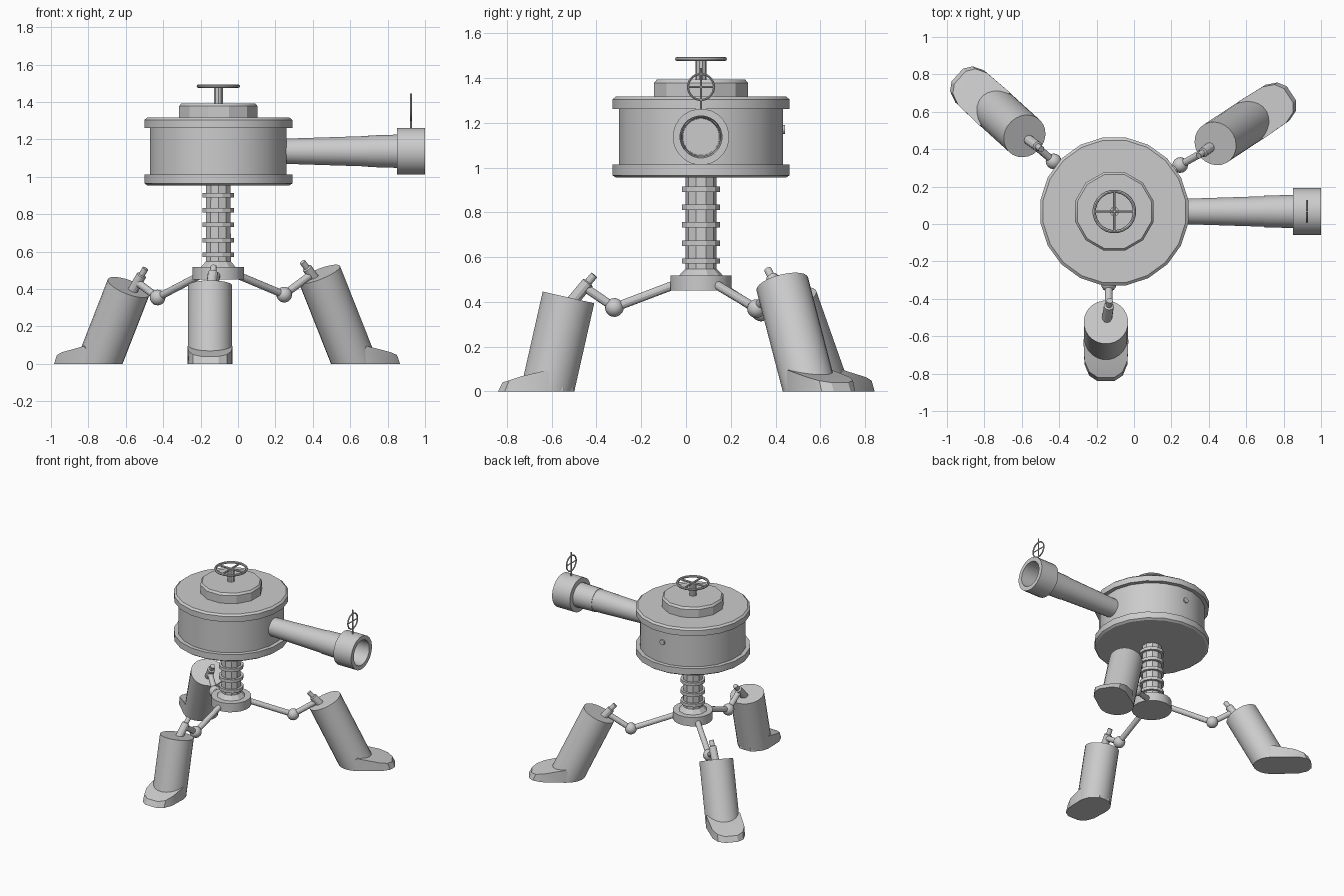
import bpy, bmesh, math
from mathutils import Vector

if "Cube" in bpy.data.objects:
    bpy.data.objects.remove(bpy.data.objects["Cube"])

CX, CY = -0.105, 0.067          # turret axis
UP = Vector((0, 0, 1))


def finish(name, bm):
    bmesh.ops.recalc_face_normals(bm, faces=bm.faces[:])
    me = bpy.data.meshes.new(name)
    bm.to_mesh(me)
    bm.free()
    ob = bpy.data.objects.new(name, me)
    bpy.context.collection.objects.link(ob)
    bpy.ops.object.select_all(action='DESELECT')
    ob.select_set(True)
    bpy.context.view_layer.objects.active = ob
    bpy.ops.object.shade_smooth_by_angle(angle=math.radians(26))
    return ob


def lathe(name, profile, origin, axis=UP, sides=24, closed=False, floor=False):
    """Revolve (radius, height) points about an axis; cap open ends."""
    origin = Vector(origin)
    rot = UP.rotation_difference(Vector(axis).normalized())
    bm = bmesh.new()
    rings = []
    for r, h in profile:
        ring = []
        for i in range(sides):
            a = 2 * math.pi * (i + 0.5) / sides
            ring.append(bm.verts.new(origin + rot @ Vector((r * math.cos(a), r * math.sin(a), h))))
        rings.append(ring)
    pairs = list(zip(rings, rings[1:])) + ([(rings[-1], rings[0])] if closed else [])
    for a, b in pairs:
        for i in range(sides):
            j = (i + 1) % sides
            bm.faces.new((a[i], a[j], b[j], b[i]))
    if not closed:
        bm.faces.new(rings[0])
        bm.faces.new(rings[-1])
    if floor:                    # trim flush with the ground
        cut = bmesh.ops.bisect_plane(bm, geom=bm.verts[:] + bm.edges[:] + bm.faces[:],
                                     plane_co=(0, 0, 0), plane_no=UP, clear_outer=False, clear_inner=True)
        bmesh.ops.holes_fill(bm, edges=[e for e in cut['geom_cut'] if isinstance(e, bmesh.types.BMEdge)])
    return finish(name, bm)


def rod(name, a, b, r, sides=12):
    a, b = Vector(a), Vector(b)
    return lathe(name, [(r, 0), (r, (b - a).length)], a, b - a, sides)


def hoop(name, centre, axis, r, t, sides=24):
    return lathe(name, [(r + t * math.cos(k * math.pi / 4), t * math.sin(k * math.pi / 4)) for k in range(8)],
                 centre, axis, sides, closed=True)


# Turret drum with rims at top and bottom
lathe("turret_drum", [(.385, .955), (.40, .965), (.40, 1.013), (.37, 1.013), (.37, 1.262),
                      (.40, 1.262), (.40, 1.305), (.385, 1.317)], (CX, CY, 0), sides=20)
lathe("turret_cap", [(.217, 1.31), (.217, 1.378), (.205, 1.393)], (CX, CY, 0), sides=12)
rod("rear_button", (CX, CY + .35, 1.17), (CX, CY + .375, 1.17), .02)

# Hatch wheel
rod("wheel_post", (CX, CY, 1.38), (CX, CY, 1.485), .025, 10)
hoop("wheel_rim", (CX, CY, 1.485), UP, .108, .009)
rod("wheel_spoke_x", (CX - .108, CY, 1.485), (CX + .108, CY, 1.485), .007, 8)
rod("wheel_spoke_y", (CX, CY - .108, 1.485), (CX, CY + .108, 1.485), .007, 8)

# Barrel with hollow muzzle
lathe("barrel", [(.066, .30), (.087, .955), (.126, .955), (.126, 1.105), (.094, 1.105),
                 (.085, .80), (.01, .80)], (CX, CY, 1.137), (1, 0, 0))

# Ring sight on the muzzle
SX, SZ = .925, 1.36
hoop("sight_ring", (SX, CY, SZ), (1, 0, 0), .058, .005)
rod("sight_post", (SX, CY, 1.25), (SX, CY, 1.445), .005, 8)
rod("sight_bar", (SX, CY - .058, SZ), (SX, CY + .058, SZ), .004, 8)

# Ribbed neck and hub
lathe("neck", [(.105, .51), (.07, .548), (.069, .97)], (CX, CY, 0), sides=10)
for i, z in enumerate((.583, .662, .745, .822, .903)):
    lathe(f"neck_band_{i+1}", [(.087, z - .012), (.087, z + .012)], (CX, CY, 0), sides=12)
lathe("hub", [(.139, .45), (.139, .517)], (CX, CY, 0), sides=20)


def foot(name, centre, direction, reach):
    """Sloped toe plate with chamfered tip."""
    d = Vector((direction.x, direction.y, 0)).normalized()
    s = Vector((-d.y, d.x, 0))
    half = [(-.12, .045), (-.07, .10), (0, .12), (reach - .09, .115), (reach - .03, .09), (reach, .045)]
    outline = half + [(u, -v) for u, v in reversed(half)]
    bm = bmesh.new()
    low, high = [], []
    for u, v in outline:
        p = centre + d * u + s * v
        low.append(bm.verts.new(p))
        t = min(max((u - .05) / (reach - .05), 0), 1)
        high.append(bm.verts.new(p - d * (.02 if u > .1 else 0) + UP * (.095 - .055 * t if u > -.01 else .02)))
    bm.faces.new(low)
    n = len(low)
    for i in range(n):
        j = (i + 1) % n
        bm.faces.new((low[i], low[j], high[j], high[i]))
    for i in range(len(half) - 1):
        bm.faces.new((high[i], high[i + 1], high[n - 2 - i], high[n - 1 - i]))
    finish(name, bm)


# Legs: ball joint, pin tip, pin base, elbow, leg top centre, leg foot centre, toe reach
LEGS = {
    "right": ((.247, .315, .37), (.345, .365, .545), (.42, .42, .44), (.38, .39, .47),
              (.435, .43, .48), (.625, .555, 0), .26),
    "left": ((-.43, .335, .355), (-.495, .40, .51), (-.57, .455, .38), (-.53, .42, .43),
             (-.585, .47, .41), (-.745, .615, 0), .27),
    "front": ((-.135, -.32, .375), (-.13, -.41, .52), (-.145, -.51, .40), (-.135, -.445, .46),
              (-.15, -.525, .42), (-.15, -.62, 0), .22),
}
for side, (ball, tip, base, elbow, top, low, reach) in LEGS.items():
    out = Vector((ball[0] - CX, ball[1] - CY, 0)).normalized()
    rod(f"{side}_upper_arm", Vector((CX, CY, .48)) + out * .11, ball, .02)
    bm = bmesh.new()
    bmesh.ops.create_uvsphere(bm, u_segments=16, v_segments=10, radius=.042)
    bmesh.ops.translate(bm, verts=bm.verts, vec=ball)
    finish(f"{side}_ball_joint", bm)
    rod(f"{side}_lower_arm", ball, elbow, .02)
    # stepped pin
    tip, base = Vector(tip), Vector(base)
    length = (base - tip).length
    lathe(f"{side}_pin", [(.017, 0), (.017, .04), (.027, .045), (.027, length)], tip, base - tip, 12)
    # leg barrel and toe
    top, low = Vector(top), Vector(low)
    axis = low - top
    lathe(f"{side}_leg", [(.119, 0), (.119, axis.length + .1)], top, axis, 24, floor=True)
    foot(f"{side}_foot", low, axis, reach)
